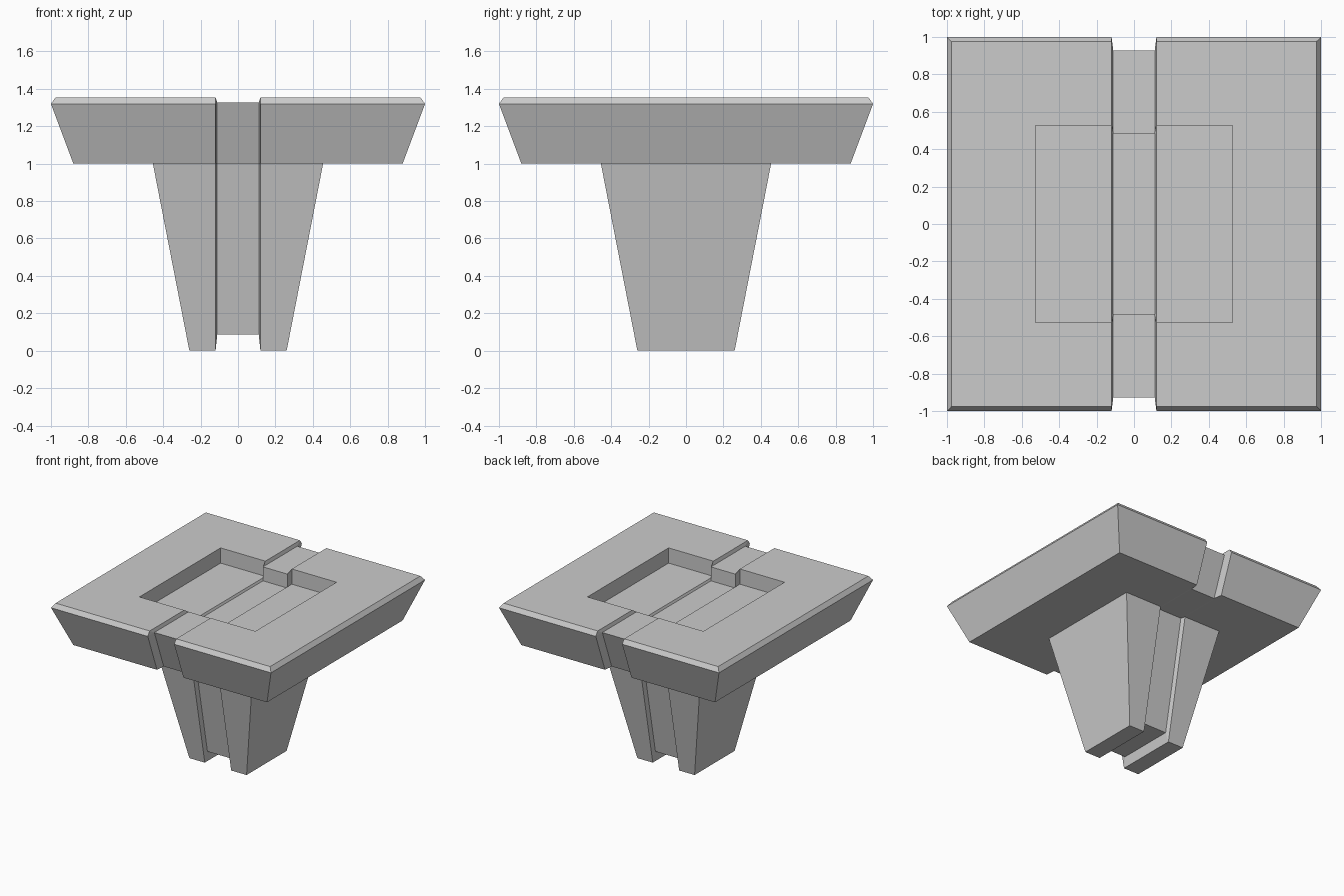
import bpy, bmesh
from mathutils import Vector

if "Cube" in bpy.data.objects:
    bpy.data.objects.remove(bpy.data.objects["Cube"])

# Square rings from foot to recess floor: (half width, height)
RINGS = [(0.26, 0), (0.455, 1), (0.88, 1), (1, 1.32), (0.975, 1.355),
         (0.527, 1.355), (0.527, 1.23)]
GROOVE_OUT, GROOVE_IN = 0.12, 0.111
SHRINK, CENTRE = 0.916, Vector((0, 0.003, 1.02))

bm = bmesh.new()

# Tapered stem, flared head, chamfered rim and square recess
loops = [[bm.verts.new((sx * h, sy * h, z))
          for sx, sy in ((-1, -1), (1, -1), (1, 1), (-1, 1))] for h, z in RINGS]
for low, high in zip(loops, loops[1:]):
    for i in range(4):
        j = (i + 1) % 4
        bm.faces.new((low[i], low[j], high[j], high[i]))
bm.faces.new(loops[0][::-1])
bm.faces.new(loops[-1])

# Cut lines for the band that wraps around the middle
for x in (-GROOVE_OUT, -GROOVE_IN, GROOVE_IN, GROOVE_OUT):
    bmesh.ops.bisect_plane(bm, geom=bm.verts[:] + bm.edges[:] + bm.faces[:],
                           plane_co=(x, 0, 0), plane_no=(1, 0, 0), dist=1e-5)

# Sunken band: sharp-edged and shrunk towards the head
for v in bm.verts:
    if abs(v.co.x) < (GROOVE_OUT + GROOVE_IN) / 2:
        x = v.co.x
        if v.co.z > 1.3 and abs(v.co.y) > 0.9:
            v.co.y = 1.013 if v.co.y > 0 else -1.013
            v.co.z = 1.355
        v.co = CENTRE + (v.co - CENTRE) * SHRINK
        v.co.x = x

bmesh.ops.remove_doubles(bm, verts=bm.verts[:], dist=1e-4)
bmesh.ops.recalc_face_normals(bm, faces=bm.faces[:])

mesh = bpy.data.meshes.new("pedestal_block")
bm.to_mesh(mesh)
bm.free()
bpy.context.collection.objects.link(bpy.data.objects.new("pedestal_block", mesh))
